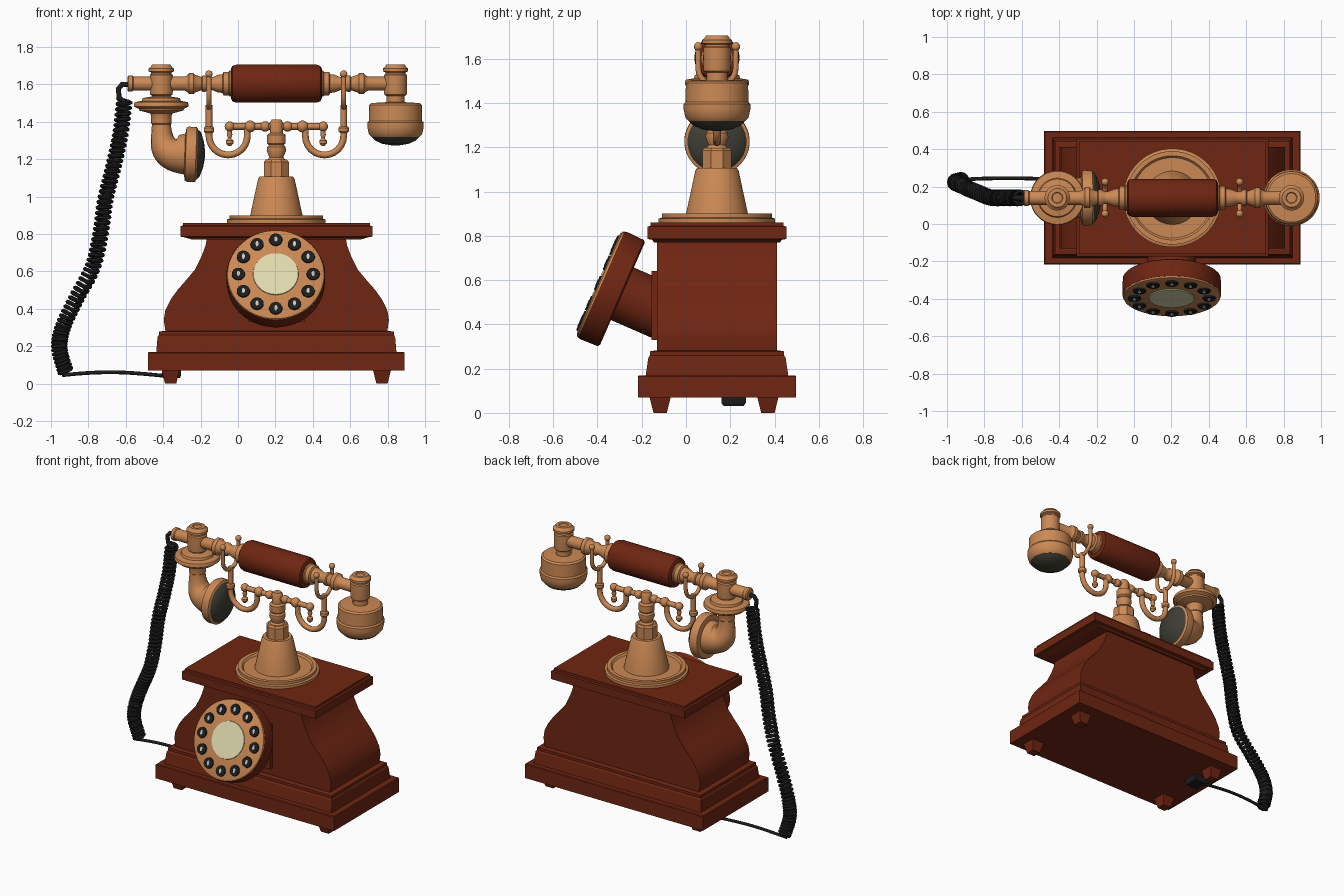
import bpy, bmesh, math
from mathutils import Matrix, Vector

if "Cube" in bpy.data.objects:
    bpy.data.objects.remove(bpy.data.objects["Cube"], do_unlink=True)

CX, CY = 0.205, 0.14      # centre of the cabinet
AXIS = 1.604              # height of the handset


def material(name, *rgb):
    m = bpy.data.materials.new(name)
    m.use_nodes = True
    m.diffuse_color = (*rgb, 1)
    m.node_tree.nodes["Principled BSDF"].inputs["Base Color"].default_value = (*rgb, 1)
    return m


WOOD = material("red_wood", 0.16, 0.019, 0.006)
BRASS = material("warm_brass", 0.6, 0.25, 0.09)
CREAM = material("cream_card", 0.74, 0.7, 0.42)
BLACK = material("black_rubber", 0.012, 0.012, 0.012)
GRILLE = material("dark_grille", 0.05, 0.05, 0.036)
PALE = material("pale_mark", 0.6, 0.6, 0.56)


def smooth(ob, angle=35):
    bpy.ops.object.select_all(action="DESELECT")
    ob.select_set(True)
    bpy.context.view_layer.objects.active = ob
    bpy.ops.object.shade_smooth_by_angle(angle=math.radians(angle))


def skin(name, rings, mat, matrix=Matrix()):
    """Join a row of closed rings into a capped solid."""
    bm = bmesh.new()
    rows = [[bm.verts.new(matrix @ Vector(p)) for p in ring] for ring in rings]
    n = len(rows[0])
    for a, b in zip(rows, rows[1:]):
        for i in range(n):
            j = (i + 1) % n
            bm.faces.new((a[i], a[j], b[j], b[i]))
    bm.faces.new(rows[0][::-1])
    bm.faces.new(rows[-1])
    bmesh.ops.recalc_face_normals(bm, faces=bm.faces)
    me = bpy.data.meshes.new(name)
    bm.to_mesh(me)
    bm.free()
    me.materials.append(mat)
    ob = bpy.data.objects.new(name, me)
    bpy.context.collection.objects.link(ob)
    return ob


def lathe(name, profile, mat, matrix=Matrix(), seg=32):
    """Turn (radius, height) pairs about local z."""
    turn = [2 * math.pi * (i + 0.5) / seg for i in range(seg)]
    rings = [[(max(r, 0.001) * math.cos(t), max(r, 0.001) * math.sin(t), z) for t in turn]
             for r, z in profile]
    ob = skin(name, rings, mat, matrix)
    smooth(ob)
    return ob


def steps(name, levels, mat, x=CX, y=CY):
    """Stack rectangles given as (half width, half depth, height)."""
    rings = [[(sx * w, sy * d, z) for sx, sy in ((-1, -1), (1, -1), (1, 1), (-1, 1))]
             for w, d, z in levels]
    return skin(name, rings, mat, Matrix.Translation((x, y, 0)))


def tube(name, points, radius, mat, scale=None, kind="POLY", sides=2):
    cu = bpy.data.curves.new(name, "CURVE")
    cu.dimensions = "3D"
    cu.bevel_depth, cu.bevel_resolution, cu.use_fill_caps = radius, sides, True
    sp = cu.splines.new(kind)
    sp.points.add(len(points) - 1)
    for i, p in enumerate(points):
        sp.points[i].co = (*p, 1)
        sp.points[i].radius = scale[i] if scale else 1
    if kind == "NURBS":
        sp.use_endpoint_u, sp.order_u, sp.resolution_u = True, 4, 6
    cu.materials.append(mat)
    ob = bpy.data.objects.new(name, cu)
    bpy.context.collection.objects.link(ob)
    bpy.ops.object.select_all(action="DESELECT")
    ob.select_set(True)
    bpy.context.view_layer.objects.active = ob
    bpy.ops.object.convert(target="MESH")
    smooth(bpy.context.object, 50)


def ball(name, r, at, mat=BRASS):
    lathe(name, [(r * math.sin(math.pi * i / 8), -r * math.cos(math.pi * i / 8)) for i in range(9)],
          mat, Matrix.Translation(at), 16)


def move(x, y, z=0):
    return Matrix.Translation((x, y, z))


# Cabinet: stepped plinth, flared body, top board, feet
steps("plinth", [(.685, .357, .07), (.685, .357, .165), (.68, .352, .17), (.642, .322, .17),
                 (.635, .31, .25), (.628, .303, .26), (.628, .303, .278), (.6, .28, .282)], WOOD)
side = [(.592, .275), (.602, .34), (.594, .39), (.565, .45), (.525, .505), (.485, .55),
        (.435, .61), (.398, .685), (.378, .74), (.37, .79)]
body = steps("body", [(w, .271, z) for w, z in side], WOOD)
smooth(body)
steps("top_board", [(.45, .285, .77), (.49, .292, .782), (.513, .314, .786), (.513, .314, .842),
                    (.5, .3, .845), (.5, .3, .86)], WOOD)
for x in (-.36, .77):
    for y in (-.117, .37):
        steps("foot", [(.03, .03, 0), (.048, .048, .072)], WOOD, x, y)

# Dial, leaning back on a short neck
dial = move(CX - .003, -.39, .583) @ Matrix.Rotation(math.radians(66.4), 4, "X")
lathe("dial_neck", [(.13, -.36), (.13, -.09)], WOOD, dial)
steps("neck_plate", [(.15, .0125, .33), (.15, .0125, .64)], WOOD, CX, -.143)
lathe("dial_housing", [(.25, -.112), (.262, -.105), (.265, -.02), (.262, -.008)], WOOD, dial, 48)
lathe("dial_face", [(.262, -.012), (.258, 0), (.245, .006)], BRASS, dial, 48)
lathe("dial_card", [(.122, .004), (.12, .011)], CREAM, dial, 40)
for i in range(12):
    a = math.pi * i / 6
    spot = dial @ move(.2 * math.sin(a), .2 * math.cos(a))
    lathe("finger_spot", [(.036, .004), (.034, .014)], BLACK, spot, 20)
    lathe("spot_mark", [(.011, .01), (.011, .016)], PALE, spot @ Matrix.Diagonal((.8, 1.5, 1, 1)), 8)

# Pedestal
middle = move(CX, CY)
lathe("pedestal", [(.264, .858), (.264, .878), (.25, .882), (.25, .9), (.225, .9), (.215, .888),
                   (.143, .888), (.138, .91), (.098, 1.095), (.09, 1.107), (.06, 1.107)],
      BRASS, middle, 40)
lathe("pedestal_collar", [(.072, 1.1), (.072, 1.185), (.062, 1.198)], BRASS, middle, 8)
lathe("pedestal_neck", [(.05, 1.195), (.038, 1.21), (.052, 1.245), (.05, 1.265), (.04, 1.275),
                        (.05, 1.285), (.05, 1.33), (.035, 1.34), (.036, 1.395), (.025, 1.412)],
      BRASS, middle, 24)

# Cradle: crossbar, hooks and forks
tube("crossbar", [(CX - .25, CY, 1.375), (CX + .25, CY, 1.375)], .018, BRASS)
arc = [math.pi * i / 12 for i in range(13)]
for s in (-1, 1):
    for d, r in ((.06, .028), (.14, .032), (.25, .027)):
        ball("crossbar_bead", r, (CX + s * d, CY, 1.375))
    lathe("drop_finial", [(.008, 1.27), (.02, 1.285), (.02, 1.3), (.009, 1.312), (.015, 1.33),
                          (.01, 1.37)], BRASS, move(CX + s * .25, CY), 16)
    hook = [(.36, 1.49)] + [(.2575 + .1025 * math.cos(t), 1.325 - .1025 * math.sin(t)) for t in arc]
    tube("hook", [(CX + s * d, CY, z) for d, z in hook + [(.155, 1.375)]], .018, BRASS)
    lathe("hook_collar", [(.02, 1.34), (.028, 1.348), (.028, 1.368), (.02, 1.376)], BRASS,
          move(CX + s * .36, CY), 16)
    fork = [(.085, 1.64)] + [(.085 * math.cos(t), 1.56 - .085 * math.sin(t)) for t in arc] + [(-.085, 1.64)]
    tube("fork", [(CX + s * .36, CY + y, z) for y, z in fork], .013, BRASS)
    for y in (-.085, .085):
        ball("fork_tip", .02, (CX + s * .36, CY + y, 1.655))

# Handset grip and turned fittings on either side
grip = move(CX, CY, AXIS) @ Matrix.Rotation(math.pi / 2, 4, "Y")
lathe("grip", [(.08, -.243), (.095, -.235), (.102, -.215), (.102, .215), (.095, .235), (.08, .243)],
      WOOD, grip)
for s, reach in ((-1, .79), (1, .63)):
    arm = move(CX, CY, AXIS) @ Matrix.Rotation(s * math.pi / 2, 4, "Y")
    lathe("grip_fitting", [(.07, .235), (.07, .25), (.064, .255), (.064, .282), (.05, .288),
                           (.048, .31), (.034, .345), (.034, .365), (.044, .38), (.044, .395),
                           (.036, .4), (.048, .435), (.056, .442), (.056, .468), (.046, .475),
                           (.038, .49), (.038, reach - .02), (.034, reach)], BRASS, arm, 24)
lathe("cord_socket", [(.038, .765), (.043, .77), (.043, .79), (.036, .797)], BRASS,
      move(CX, CY, AXIS) @ Matrix.Rotation(-math.pi / 2, 4, "Y"), 24)
for x in (-.41, .842):
    lathe("end_cap", [(.045, 1.535), (.06, 1.545), (.062, 1.56), (.062, 1.65), (.055, 1.656),
                      (.055, 1.664), (.068, 1.67), (.068, 1.685), (.058, 1.692), (.05, 1.705),
                      (.03, 1.705), (.026, 1.7)], BRASS, move(x, CY), 28)

# Earpiece cup
ear = move(.842, CY)
lathe("ear_cup", [(.048, 1.56), (.048, 1.505), (.13, 1.5), (.141, 1.49), (.143, 1.405), (.151, 1.395),
                  (.151, 1.37), (.143, 1.335), (.128, 1.318)], BRASS, ear, 40)
lathe("ear_grille", [(.128, 1.32), (.11, 1.3), (.07, 1.282), (.02, 1.274)], GRILLE, ear, 32)

# Mouthpiece: flange, bent horn and grille
lathe("mouth_flange", [(.045, 1.545), (.05, 1.535), (.1, 1.527), (.105, 1.512), (.142, 1.505),
                       (.146, 1.495), (.146, 1.482), (.122, 1.47), (.118, 1.46), (.06, 1.445),
                       (.054, 1.43), (.054, 1.39), (.045, 1.38)], BRASS, move(-.41, CY), 40)
horn = [(-.41, 1.42), (-.41, 1.35), (-.405, 1.27), (-.355, 1.23), (-.31, 1.227), (-.265, 1.227)]
tube("mouth_horn", [(x, CY, z) for x, z in horn], .05, BRASS, (1, 1, 1.45, 1.9, 2.1, 2.25),
     "NURBS", 6)
mouth = move(-.28, CY, 1.227) @ Matrix.Rotation(math.radians(92), 4, "Y")
lathe("mouth_rim", [(.11, -.005), (.142, 0), (.148, .012), (.147, .055), (.136, .062)], BRASS, mouth, 40)
lathe("mouth_grille", [(.137, .058), (.12, .078), (.07, .096), (.02, .103)], GRILLE, mouth, 32)

# Coiled cord following a smooth sagging path
path = [Vector(p) for p in (
    (-.607, .14, 1.52), (-.628, .14, 1.337), (-.666, .14, 1.16), (-.709, .14, .984),
    (-.735, .14, .8), (-.778, .145, .62), (-.864, .18, .455), (-.935, .212, .305),
    (-.955, .225, .19), (-.922, .235, .064))]
ext = [2 * path[0] - path[1]] + path + [2 * path[-1] - path[-2]]


def along(u):
    i = min(int(u), len(path) - 2)
    t = u - i
    a, b, c, d = ext[i:i + 4]
    return (2 * b + (c - a) * t + (2 * a - 5 * b + 4 * c - d) * t ** 2
            + (3 * b - a - 3 * c + d) * t ** 3) / 2


turns, per_turn = 58, 12
coil = []
for k in range(turns * per_turn + 1):
    u = (len(path) - 1) * k / (turns * per_turn)
    tangent = (along(u + .01) - along(u - .01)).normalized()
    n = Vector((0, 1, 0)).cross(tangent).normalized()
    b = tangent.cross(n)
    t = 2 * math.pi * k / per_turn
    coil.append(along(u) + .034 * (n * math.cos(t) + b * math.sin(t)))
tube("coiled_cord", coil, .0115, BLACK, sides=1)
tube("cord_lead", [(-.58, CY, 1.6), (-.62, CY, 1.6), (-.64, CY, 1.575), (-.635, CY, 1.53),
                   (-.607, CY, 1.5)], .014, BLACK)

# Line cable running under the cabinet to its plug
tube("line_cable", [(-.94, .235, .045), (-.85, .243, .055), (-.7, .245, .065), (-.55, .245, .058),
                    (-.38, .235, .04)], .01, BLACK, kind="NURBS")
steps("cable_plug", [(.045, .045, .03), (.05, .055, .045), (.05, .055, .072)], BLACK, -.355, .215)
